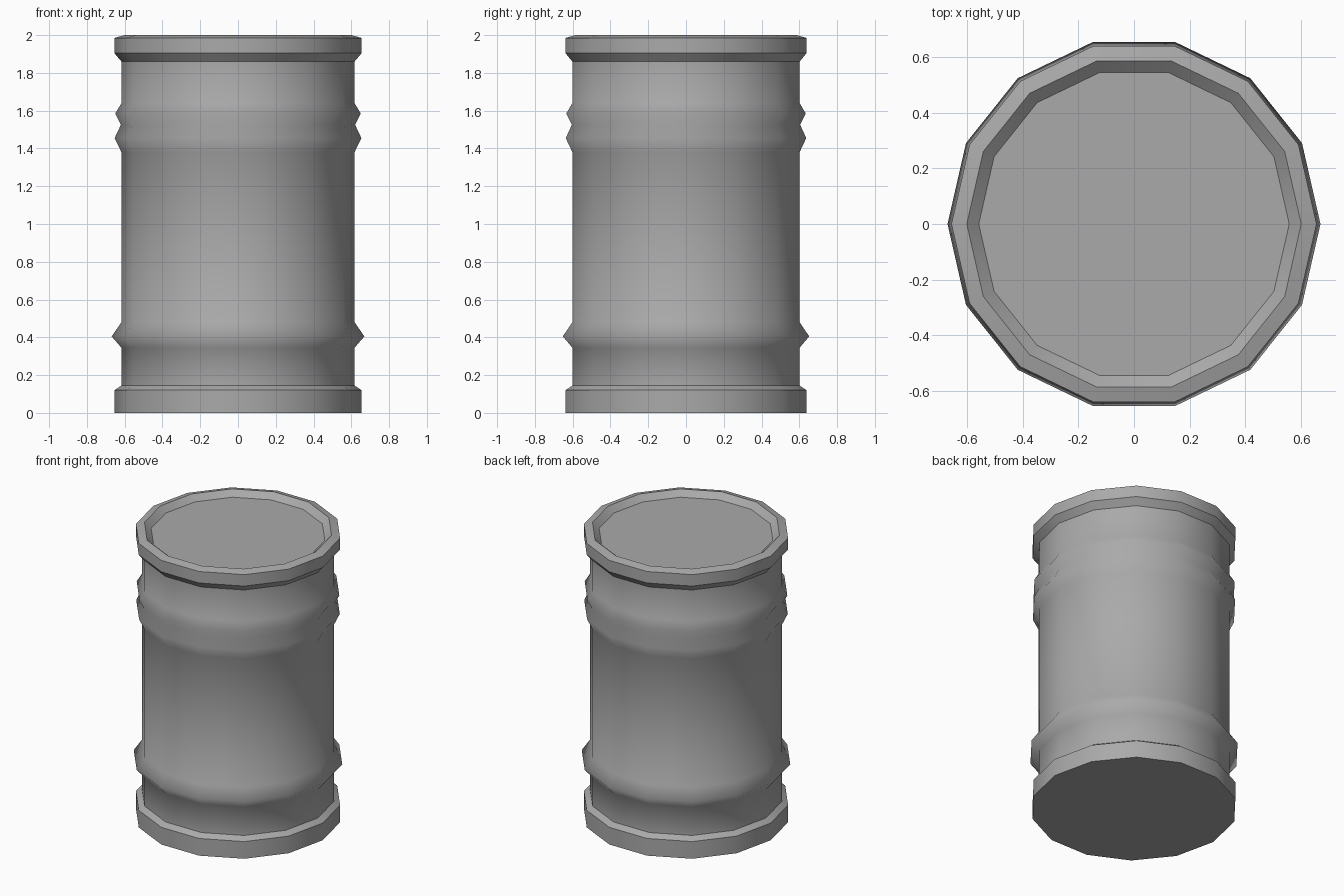
import bpy, bmesh, math

SIDES = 14

if "Cube" in bpy.data.objects:
    bpy.data.objects.remove(bpy.data.objects["Cube"])

steel = bpy.data.materials.new("grey steel")
steel.use_nodes = True
GREY = (0.4, 0.4, 0.4, 1)
steel.diffuse_color = GREY
steel.node_tree.nodes["Principled BSDF"].inputs["Base Color"].default_value = GREY


def lathe(name, profile, angle, cap_start=False, cap_end=False):
    """Turn a (radius, height) profile, listed bottom to top, around z."""
    bm = bmesh.new()
    rings = []
    for r, z in profile:
        rings.append([bm.verts.new((r * math.cos(math.tau * i / SIDES),
                                    r * math.sin(math.tau * i / SIDES), z))
                      for i in range(SIDES)])
    for low, high in zip(rings, rings[1:]):
        for i in range(SIDES):
            j = (i + 1) % SIDES
            bm.faces.new((low[i], low[j], high[j], high[i]))
    if cap_start:
        bm.faces.new(rings[0][::-1])
    if cap_end:
        bm.faces.new(rings[-1])
    mesh = bpy.data.meshes.new(name)
    bm.to_mesh(mesh)
    bm.free()
    mesh.materials.append(steel)
    obj = bpy.data.objects.new(name, mesh)
    bpy.context.collection.objects.link(obj)
    bpy.ops.object.select_all(action='DESELECT')
    obj.select_set(True)
    bpy.context.view_layer.objects.active = obj
    bpy.ops.object.shade_smooth_by_angle(angle=math.radians(angle))


WALL, HOOP = 0.617, 0.655

# Base hoop with a closed bottom
lathe("base_hoop", [(HOOP, 0), (HOOP, 0.12), (WALL, 0.145)], 30, cap_start=True)

# Drum wall with one low ridge and a pair of high ridges, softly shaded
lathe("drum_wall", [(WALL, 0.145), (WALL, 0.345), (0.669, 0.405), (WALL, 0.48),
                    (WALL, 1.38), (0.653, 1.455), (0.62, 1.525), (0.65, 1.585),
                    (WALL, 1.64), (WALL, 1.86)], 100)

# Top hoop, its inner lip and the sunken lid
lathe("top_hoop_and_lid", [(WALL, 1.86), (HOOP, 1.905), (HOOP, 1.985), (0.6, 2.0),
                           (0.557, 1.962)], 30, cap_end=True)
